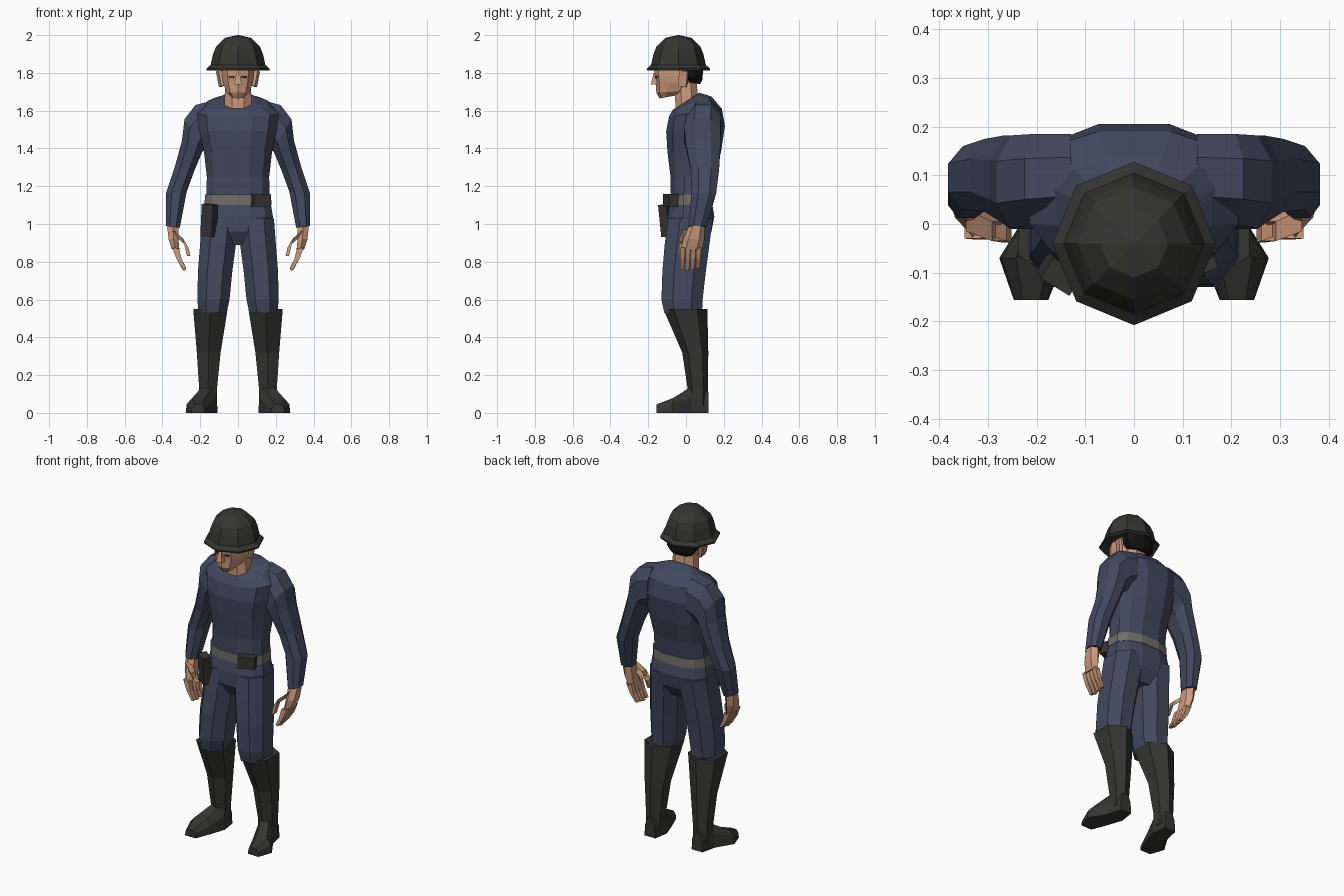
import bpy, bmesh, math
from mathutils import Vector, Matrix

if "Cube" in bpy.data.objects:
    bpy.data.objects.remove(bpy.data.objects["Cube"])


def mat(name, r, g, b):
    m = bpy.data.materials.new(name)
    m.diffuse_color = (r, g, b, 1)
    m.use_nodes = True
    m.node_tree.nodes["Principled BSDF"].inputs["Base Color"].default_value = m.diffuse_color
    return m


NAVY = mat("navy cloth", 0.055, 0.067, 0.115)
DARK = mat("dark grey leather", 0.035, 0.035, 0.033)
SKIN = mat("skin", 0.60, 0.32, 0.20)
HAIR = mat("black hair", 0.006, 0.006, 0.006)
BELT = mat("grey webbing", 0.16, 0.155, 0.14)
EYE = mat("dark brown", 0.10, 0.05, 0.03)


def section(n, power=1.0, half=True):
    """Rounded n-sided outline scaled to fill -1..1."""
    pts = []
    for i in range(n):
        a = 2 * math.pi * (i + (0.5 if half else 0)) / n
        c, s = math.cos(a), math.sin(a)
        pts.append((math.copysign(abs(c) ** power, c), math.copysign(abs(s) ** power, s)))
    mx, my = max(p[0] for p in pts), max(p[1] for p in pts)
    return [(p[0] / mx, p[1] / my) for p in pts]


def flat(x0, x1, y0, y1, zf, zb=None):
    """Level ring, or one sloping from front height zf to back height zb."""
    zb = zf if zb is None else zb
    return (Vector(((x0 + x1) / 2, (y0 + y1) / 2, (zf + zb) / 2)),
            Vector(((x1 - x0) / 2, 0, 0)), Vector((0, (y1 - y0) / 2, (zb - zf) / 2)))


def limb(xi, zi, xo, zo, y0, y1):
    """Ring spanning an inner point to an outer point of a limb."""
    return (Vector(((xi + xo) / 2, (y0 + y1) / 2, (zi + zo) / 2)),
            Vector(((xo - xi) / 2, 0, (zo - zi) / 2)), Vector((0, (y1 - y0) / 2, 0)))


def upright(x0, x1, z0, z1, y):
    """Ring standing across the y axis."""
    return (Vector(((x0 + x1) / 2, y, (z0 + z1) / 2)),
            Vector(((x1 - x0) / 2, 0, 0)), Vector((0, 0, (z1 - z0) / 2)))


def loft(name, rings, outline, material, mirror=False):
    bm = bmesh.new()
    loops = [[bm.verts.new(c + u * a + v * b) for a, b in outline] for c, u, v in rings]
    n = len(outline)
    for lo, hi in zip(loops, loops[1:]):
        for i in range(n):
            bm.faces.new((lo[i], lo[(i + 1) % n], hi[(i + 1) % n], hi[i]))
    bm.faces.new(loops[0])
    bm.faces.new(loops[-1])
    bmesh.ops.recalc_face_normals(bm, faces=bm.faces)
    return finish(name, bm, material, mirror)


def finish(name, bm, material, mirror=False):
    me = bpy.data.meshes.new(name)
    bm.to_mesh(me)
    bm.free()
    me.materials.append(material)
    ob = bpy.data.objects.new(name, me)
    bpy.context.collection.objects.link(ob)
    if mirror:
        ob.modifiers.new("mirror", 'MIRROR').use_mirror_merge = False
    return ob


def box(name, loc, size, material, rot=(0, 0, 0), mirror=False):
    bm = bmesh.new()
    bmesh.ops.create_cube(bm, size=1, matrix=Matrix.Diagonal((*size, 1)))
    r = Matrix.Rotation(rot[2], 4, 'Z') @ Matrix.Rotation(rot[1], 4, 'Y') @ Matrix.Rotation(rot[0], 4, 'X')
    bmesh.ops.transform(bm, matrix=Matrix.Translation(loc) @ r, verts=bm.verts)
    return finish(name, bm, material, mirror)


def body(w, y0, y1, zf, zb=None):
    return flat(-w, w, y0, y1, zf, zb)


ROUND8, SQUARE = section(8, 0.9), section(4)
TRUNK, SKULL = section(12, 0.8), section(10, 0.9)

# Torso with a neckline rising to the back
loft("shirt", [body(.168, -.08, .13, 1.11), body(.165, -.082, .15, 1.25),
               body(.18, -.098, .185, 1.38), body(.205, -.105, .206, 1.49, 1.52),
               body(.215, -.09, .19, 1.57, 1.61), body(.16, -.07, .135, 1.605, 1.675),
               body(.085, -.05, .07, 1.615, 1.695)], TRUNK, NAVY)

# Trousers
loft("trouser_seat", [body(.08, -.06, .09, .89), body(.175, -.10, .135, .96),
                      body(.185, -.098, .15, 1.04), body(.17, -.08, .135, 1.13)], TRUNK, NAVY)
loft("trouser_leg", [flat(.0, .19, -.095, .142, 1.03), flat(.01, .20, -.112, .125, .90),
                     flat(.03, .212, -.125, .105, .75), flat(.045, .215, -.13, .088, .60),
                     flat(.06, .21, -.115, .085, .53)], ROUND8, NAVY, True)

# Boots: shaft and toed-out foot
loft("boot_shaft", [flat(.055, .237, -.12, .113, .55), flat(.092, .218, -.02, .118, .32),
                    flat(.112, .205, .01, .116, .12), flat(.112, .205, .0, .118, .04)],
     section(6, 0.9), DARK, True)
SOLE = [(-1, -1), (1, -1), (.92, .2), (.5, 1), (-.5, 1), (-.92, .2)]
loft("boot_foot", [upright(.122, .195, 0, .11, .12), upright(.108, .215, 0, .14, .03),
                   upright(.142, .277, 0, .078, -.07), upright(.176, .247, 0, .045, -.156)],
     SOLE, DARK, True)

# Sleeves from shoulder cap to wrist
loft("sleeve", [limb(.13, 1.42, .13, 1.655, .01, .185), limb(.165, 1.40, .225, 1.63, .0, .185),
                limb(.18, 1.39, .283, 1.555, -.01, .182), limb(.19, 1.38, .297, 1.44, .0, .182),
                limb(.232, 1.28, .335, 1.30, .025, .175), limb(.272, 1.17, .382, 1.16, .03, .16),
                limb(.308, .98, .382, .99, .012, .108)], ROUND8, NAVY, True)

# Hands: palm, four curled fingers, thumb
loft("palm", [limb(.314, 1.0, .376, 1.0, .02, .10), limb(.315, .92, .368, .92, -.015, .098),
              limb(.31, .86, .35, .865, -.03, .085)], section(6), SKIN, True)
for i in range(4):
    y = -.03 + i * .028
    loft("finger_%d" % (i + 1),
         [limb(.313, .87, .348, .875, y, y + .026), limb(.297, .81, .326, .817, y - .002, y + .023),
          limb(.274, .757 + .006 * abs(i - 1), .291, .753 + .006 * abs(i - 1), y - .002, y + .018)],
         SQUARE, SKIN, True)
loft("thumb", [limb(.315, .92, .345, .97, -.015, .03), limb(.262, .875, .292, .925, -.035, .005),
               limb(.252, .83, .27, .83, -.038, -.012)], SQUARE, SKIN, True)

# Neck and head
loft("neck", [body(.075, -.055, .065, 1.58, 1.66), body(.064, -.06, .055, 1.76)], ROUND8, SKIN)
loft("head", [body(.035, -.14, -.03, 1.665, 1.685), body(.062, -.157, .02, 1.695, 1.705),
              body(.08, -.16, .06, 1.75), body(.085, -.168, .075, 1.79),
              body(.085, -.165, .075, 1.85)], SKULL, SKIN)
loft("nose", [flat(-.02, .02, -.186, -.14, 1.738), flat(-.009, .009, -.172, -.14, 1.80)],
     SQUARE, SKIN)
box("ear", (.094, -.015, 1.77), (.018, .045, .085), SKIN, (-.15, .15, -.3), True)
box("eye", (.035, -.158, 1.778), (.026, .008, .009), EYE, (0, 0, .25), True)
loft("hair", [body(.07, -.005, .075, 1.755, 1.74), body(.09, -.02, .088, 1.78, 1.765),
              body(.092, -.035, .09, 1.84)], SKULL, HAIR)


# Eight-sided helmet with sloping brim
def disc(r, z):
    return flat(-r, r, -.04 - r, -.04 + r, z)


loft("helmet", [disc(.135, 1.83), disc(.166, 1.812), disc(.168, 1.822), disc(.145, 1.842),
                disc(.132, 1.90), disc(.116, 1.94), disc(.07, 1.985), disc(.004, 2.0)],
     section(8, 1, False), DARK)

# Belt with pouch and holster
loft("belt", [body(.177, -.09, .143, 1.10), body(.175, -.09, .141, 1.155)], TRUNK, BELT)
box("belt_pouch", (.118, -.078, 1.126), (.095, .06, .068), DARK, (0, 0, .35))
box("holster", (-.153, -.10, 1.02), (.07, .05, .17), DARK, (.06, .09, -.55))
